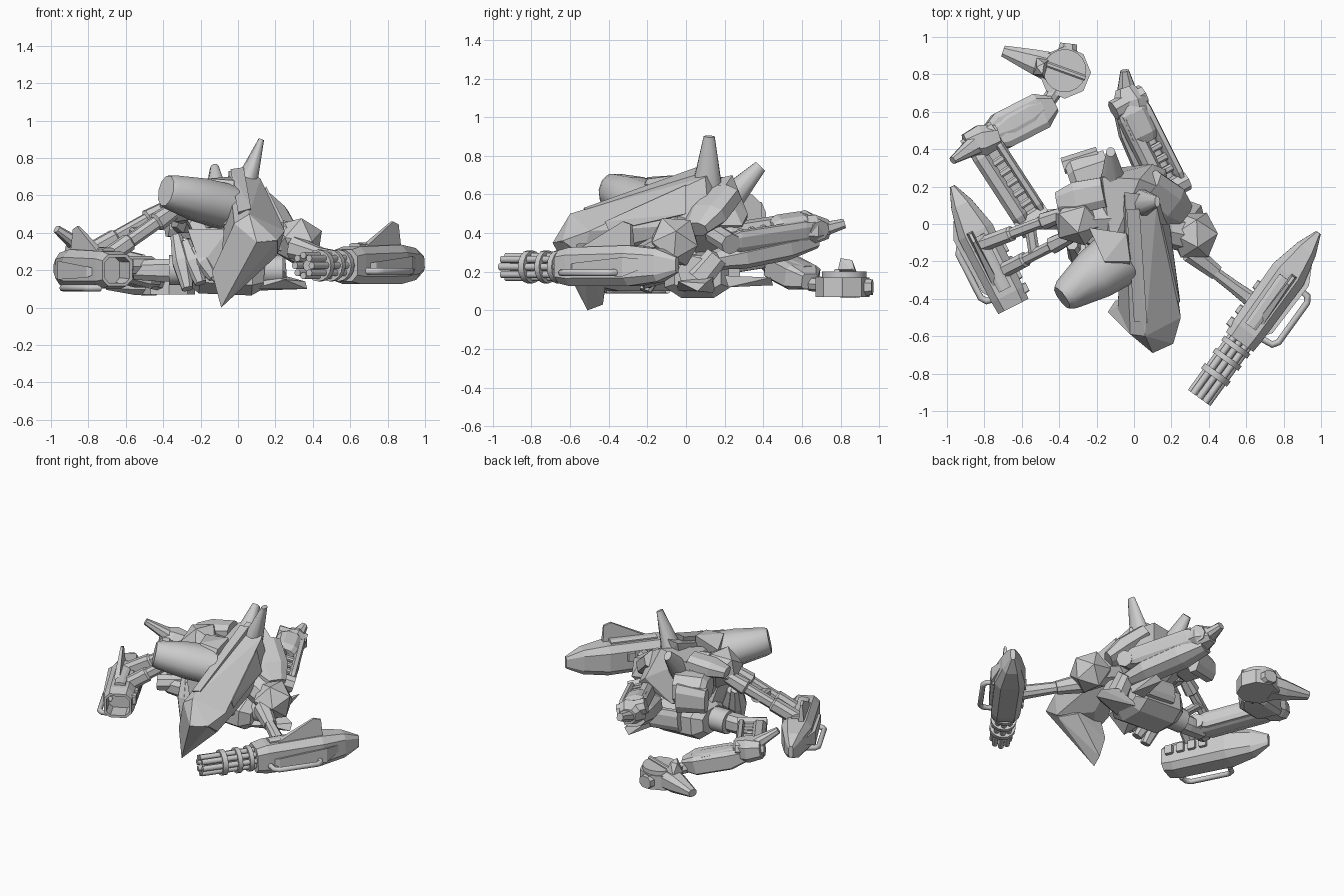
import bpy, bmesh, math
from mathutils import Vector as V, Matrix

I = Matrix()


def finish(name, bm, M=I, smooth=False):
    bmesh.ops.recalc_face_normals(bm, faces=bm.faces)
    me = bpy.data.meshes.new(name)
    bm.to_mesh(me)
    bm.free()
    ob = bpy.data.objects.new(name, me)
    ob.matrix_world = M
    bpy.context.collection.objects.link(ob)
    if smooth:
        for p in me.polygons:
            p.use_smooth = len(p.vertices) == 4
    return ob


def hull(name, pts, M=I):
    """Faceted armour block around a handful of points."""
    bm = bmesh.new()
    for p in pts:
        bm.verts.new(p)
    r = bmesh.ops.convex_hull(bm, input=bm.verts)
    junk = [g for g in r["geom_interior"] if isinstance(g, bmesh.types.BMVert)]
    bmesh.ops.delete(bm, geom=junk, context='VERTS')
    bmesh.ops.dissolve_limit(bm, angle_limit=0.08, verts=bm.verts, edges=bm.edges)
    return finish(name, bm, M)


def beam(name, a, b, secs, up=(0, 0, 1), M=I, n=0, cut=0.25, recess=0):
    """Loft from a to b; secs = (t, width, height). n=0 is a chamfered box."""
    a, b = V(a), V(b)
    d = b - a
    s = d.cross(V(up)).normalized()
    u = s.cross(d).normalized()
    if n:
        prof = [(math.cos(2 * math.pi * i / n) / 2, math.sin(2 * math.pi * i / n) / 2) for i in range(n)]
    else:
        k = 0.5 - cut
        prof = [(.5, -k), (.5, k), (k, .5), (-k, .5), (-.5, k), (-.5, -k), (-k, -.5), (k, -.5)]
    bm = bmesh.new()
    rings = [[bm.verts.new(a + d * t + s * (x * w) + u * (z * h)) for x, z in prof] for t, w, h in secs]
    for r, q in zip(rings, rings[1:]):
        for i in range(len(r)):
            j = (i + 1) % len(r)
            bm.faces.new((r[i], r[j], q[j], q[i]))
    front = bm.faces.new(rings[0])
    bm.faces.new(rings[-1])
    if recess:
        bmesh.ops.recalc_face_normals(bm, faces=bm.faces)
        bmesh.ops.inset_region(bm, faces=[front], thickness=0.018)
        inner = bmesh.ops.extrude_discrete_faces(bm, faces=[front])["faces"][0]
        bmesh.ops.translate(bm, verts=inner.verts[:], vec=d.normalized() * recess)
    return finish(name, bm, M, smooth=n >= 10)


def rod(name, a, b, r, n=10, M=I):
    up = (1, 0, 0) if abs((V(b) - V(a)).normalized().z) > .9 else (0, 0, 1)
    return beam(name, a, b, [(0, 2 * r, 2 * r), (1, 2 * r, 2 * r)], up, M, n)


def ico(name, c, r, rot):
    bm = bmesh.new()
    bmesh.ops.create_icosphere(bm, subdivisions=1, radius=r)
    return finish(name, bm, Matrix.Translation(c) @ Matrix.Rotation(rot, 4, 'Z') @ Matrix.Rotation(.5, 4, 'X'))


# main armoured fuselage, rolled to its right side: spine behind, nose and chin in front
hull("fuselage", [(.10, -.69, .35), (.21, -.64, .36), (.25, -.50, .41), (.21, -.53, .28), (-.02, -.59, .45),
                  (.06, -.60, .50), (-.05, .17, .73), (.03, .16, .735), (.12, .10, .69), (.17, .12, .45),
                  (.06, -.33, .27), (-.06, .1, .45), (-.09, -.5, .25)])
hull("nose_chin", [(.10, -.69, .35), (.21, -.64, .355), (.20, -.53, .27), (-.09, -.51, 0), (-.14, -.47, .19),
                   (-.02, -.59, .45), (-.07, -.43, .03), (-.1, -.41, .17), (.14, -.4, .26), (-.02, -.4, .4)])
hull("top_plate", [(.0, -.52, .51), (.07, -.53, .53), (.03, .08, .75), (-.04, .08, .74), (.02, -.4, .4), (.02, .05, .6)])
hull("side_plate", [(.245, -.42, .46), (.245, -.40, .41), (.15, .0, .65), (.19, .0, .50), (.1, -.3, .4), (.1, 0, .5)])

# torso, rear pack and pelvis
hull("torso", [(-.12, -.12, .62), (-.17, .25, .66), (.03, .24, .70), (.13, .2, .64), (.21, .08, .44), (.17, .29, .44),
               (-.26, -.1, .45), (-.30, .2, .50), (.04, -.2, .26), (-.14, -.2, .2), (-.1, .30, .36), (.1, .32, .50)])
beam("torso_shoulder_yoke", (.07, .2, .6), (.26, .05, .42), [(0, .2, .12), (.6, .22, .13), (1, .14, .08)])
beam("rear_pack", (-.34, .22, .50), (-.13, .29, .50), [(0, .18, .14), (.15, .22, .2), (1, .22, .2)])
beam("rear_plate", (-.38, .31, .46), (-.19, .37, .46), [(0, .09, .16), (1, .09, .2)])
hull("belly", [(-.27, -.2, .42), (-.05, -.25, .42), (.05, -.2, .2), (-.2, -.24, .22), (-.1, -.22, .11), (-.2, .05, .2),
               (.05, .1, .2), (-.25, 0, .4), (.05, 0, .4)])
beam("pelvis", (-.26, .06, .2), (.14, .06, .17), [(0, .24, .16), (.15, .34, .24), (.85, .34, .22), (1, .24, .14)])
beam("pelvis_skirt", (-.12, .24, .22), (.1, .25, .2), [(0, .06, .14), (1, .06, .14)])
for i in range(3):
    beam("belly_rib", (-.33 + .05 * i, -.1 - .03 * i, .38 - .03 * i), (-.27 + .07 * i, -.21, .1 + .03 * i),
         [(0, .06, .08), (.5, .10, .12), (1, .06, .06)], up=(0, 1, 0))
for x in (-.3, .17):
    rod("hip_joint", (x - .07, .04, .2), (x + .07, .04, .2), .08, 12)

# big flared cowl on the left shoulder
beam("shoulder_cowl", (-.07, -.17, .54), (-.385, -.395, .625),
     [(0, .32, .25), (.45, .28, .24), (.92, .18, .19), (1, .14, .17)], n=10)
hull("cowl_collar", [(-.16, -.2, .69), (-.02, -.2, .68), (-.04, -.05, .7), (-.24, -.02, .66), (-.04, -.32, .45),
                     (-.2, -.1, .42), (0, -.1, .42)])

# back spikes
beam("spike_tall", (.035, .11, .64), (.125, .12, .9), [(0, .13, .16), (1, .03, .06)], up=(0, 1, 0), n=10)
beam("spike_rear", (-.11, .21, .56), (-.125, .385, .745), [(0, .15, .16), (1, .05, .07)], n=10)

# shoulders and arms
ico("right_shoulder", (.32, -.06, .355), .14, .3)
ico("left_shoulder", (-.30, .02, .57), .14, 0)
rod("right_socket", (.1, -.02, .42), (.28, -.06, .36), .09, 8)
rod("left_socket", (-.12, .03, .55), (-.28, .02, .57), .09, 8)
beam("left_shoulder_cap", (-.16, .17, .64), (-.41, .12, .60), [(0, .16, .1), (.6, .17, .11), (1, .1, .07)])
beam("right_upper_arm", (.30, -.15, .32), (.44, -.26, .28), [(0, .11, .12), (1, .08, .08)])
beam("right_forearm", (.42, -.25, .29), (.66, -.43, .23), [(0, .06, .07), (.5, .07, .08), (1, .09, .09)])
for a, b in (((-.36, .06, .54), (-.84, -.12, .27)), ((-.33, -.06, .53), (-.74, -.27, .24))):
    beam("left_arm_bar", a, b, [(0, .07, .08), (.25, .09, .1), (.27, .06, .07), (.6, .06, .07), (.62, .08, .09), (1, .08, .09)])
beam("left_elbow_link", (-.56, .01, .41), (-.53, -.18, .39), [(0, .06, .05), (1, .06, .05)])


def gun(side, pos, ang, recess, reach, hz):
    """Weapon housing: front at local origin, tail along +y."""
    M = Matrix.Translation(pos) @ Matrix.Rotation(math.radians(ang), 4, 'Z')
    s = 1 if side == "right" else -1
    beam(side + "_gun_housing", (0, 0, 0), (0, .72, .01),
         [(0, .18, .17), (.1, .19, .2), (.62, .2, .21), (.85, .12, .17), (1, .03, .08)], M=M, recess=recess, cut=.2)
    hull(side + "_gun_side_armour", [(s * .115, .14, .02), (s * .115, .14, -.04), (s * .125, .46, .05), (s * .125, .46, -.05),
                                     (s * .03, .64, .03), (s * .05, .05, 0)], M)
    beam(side + "_gun_top_rail", (0, .1, .105), (0, .42, .11), [(0, .07, .03), (1, .08, .04)], M=M)
    hull(side + "_gun_fin", [(x, y, z) for y, z, w in ((.12, .09, .02), (.46, .08, .02), (.4, .235, .008), (.45, .22, .008))
                             for x in (-w + s * .03, w + s * .03)], M)
    for i in range(4):
        beam(side + "_gun_vent", (-s * .08, .06 + .08 * i, .03), (-s * .115, .06 + .08 * i, .03),
             [(0, .06, .07), (1, .05, .06)], M=M, cut=.1)
    # carrying handle as a bent pipe
    cu = bpy.data.curves.new(side + "_gun_handle", 'CURVE')
    cu.dimensions = '3D'
    cu.bevel_depth = .018
    cu.bevel_resolution = 2
    sp = cu.splines.new('POLY')
    pts = [(.06, .08), (reach - .02, .09), (reach, .12), (reach, .38), (reach - .02, .41), (.06, .42)]
    sp.points.add(len(pts) - 1)
    for p, (x, y) in zip(sp.points, pts):
        p.co = (s * x, y, hz, 1)
    ob = bpy.data.objects.new(side + "_gun_handle", cu)
    ob.matrix_world = M
    bpy.context.collection.objects.link(ob)
    return M


gun("left", (-.645, -.44, .2), 27, .12, .135, -.095)
G = gun("right", (.565, -.63, .225), -35.8, 0, .17, -.03)

# rotary barrels with clamp rings
for i in range(8):
    a = i * math.pi / 4
    x, z = .055 * math.cos(a), .055 * math.sin(a)
    rod("barrel", (x, .02, z), (x, -.37, z), .019, 10, G)
rod("barrel_core", (0, .02, 0), (0, -.33, 0), .03, 10, G)
for y, w in ((-.02, .03), (-.10, .03), (-.2, .035)):
    rod("barrel_ring", (0, y, 0), (0, y - w, 0), .085, 16, G)


def leg_frame(name, a, b, w, h, up=(0, 0, 1)):
    """Ladder-like limb: two rails, rungs and a core."""
    a, b = V(a), V(b)
    s = (b - a).cross(V(up)).normalized()
    u = s.cross(b - a).normalized()
    for k, rw in ((-1, .09), (1, .05)):
        o = s * k * (w - rw) * .5
        beam(name + "_rail", a + o, b + o, [(0, rw * .7, h * .6), (.12, rw, h), (.85, rw, h), (1, rw * .7, h * .6)], up)
    for i in range(5):
        p = a.lerp(b, .2 + .13 * i) + u * h * .2
        beam(name + "_rung", p - s * w * .2, p + s * w * .4, [(0, .04, .03), (1, .04, .03)], up)
    beam(name + "_core", a - u * h * .3, b - u * h * .3, [(0, w * .7, h * .5), (1, w * .7, h * .5)], up)
    for p in (a, b):
        rod(name + "_joint", p - s * w * .5, p + s * w * .5, h * .5, 8)


# right leg: folded under itself, knee spike at the rear
leg_frame("right_thigh", (.2, .19, .37), (-.03, .65, .44), .19, .11, (.35, 0, 1))
beam("right_thigh_cover", (.07, .44, .43), (-.02, .64, .46), [(0, .1, .06), (.2, .15, .1), (.8, .15, .1), (1, .1, .06)], (.35, 0, 1))
beam("right_shin", (-.05, .66, .37), (.17, .15, .26), [(0, .14, .09), (.3, .2, .14), (.75, .2, .13), (1, .12, .09)], (.2, 0, 1))
beam("right_knee", (.0, .58, .42), (-.05, .73, .42), [(0, .16, .13), (.5, .19, .15), (1, .1, .1)])
beam("right_knee_spike", (-.035, .68, .41), (-.05, .82, .45), [(0, .12, .08), (1, .045, .05)])
beam("right_ankle", (.2, .16, .28), (.2, .06, .16), [(0, .12, .1), (1, .14, .12)], (1, 0, 0))
hull("right_foot_toe", [(.08, -.05, .1), (.08, .15, .09), (.1, .04, .18), (.37, .06, .1), (.36, .1, .14), (.25, -.04, .15), (.25, .14, .17)])
hull("right_foot_heel", [(.1, .2, .18), (.2, .2, .18), (.14, .45, .13), (.18, .44, .17), (.1, .22, .12), (.2, .22, .12)])

# left leg: thigh swung outwards, shin bent back in
leg_frame("left_thigh", (-.54, .02, .22), (-.82, .45, .29), .19, .11)
beam("left_hip_link", (-.3, .03, .2), (-.56, .02, .2), [(0, .1, .12), (.5, .11, .12), (1, .1, .1)])
beam("left_knee", (-.90, .42, .3), (-.73, .47, .27), [(0, .12, .12), (.5, .17, .16), (1, .12, .14)])
beam("left_knee_spike", (-.84, .43, .32), (-.97, .34, .42), [(0, .11, .08), (1, .04, .04)])
beam("left_shin", (-.80, .45, .25), (-.43, .64, .15), [(0, .1, .08), (.25, .2, .13), (.8, .2, .13), (1, .09, .08)], cut=.15)
beam("left_shin_plate", (-.74, .49, .285), (-.49, .63, .215), [(0, .06, .03), (.3, .13, .04), (.75, .13, .04), (1, .07, .03)])
rod("left_ankle", (-.47, .64, .14), (-.40, .74, .13), .04, 8)
rod("left_foot_base", (-.37, .81, .07), (-.37, .81, .17), .14, 8)
rod("left_foot_disc", (-.37, .82, .16), (-.37, .82, .2), .115, 20)
beam("left_foot_slot", (-.48, .86, .2), (-.26, .78, .2), [(0, .03, .03), (1, .03, .03)])
beam("left_foot_heel", (-.36, .88, .12), (-.35, .965, .12), [(0, .12, .1), (1, .09, .08)])
beam("left_foot_toe", (-.45, .84, .13), (-.7, .925, .12), [(0, .16, .13), (.35, .13, .12), (1, .06, .05)])
hull("left_foot_knob", [(-.48, .78, .18), (-.45, .88, .18), (-.54, .8, .18), (-.52, .89, .18), (-.49, .8, .27), (-.48, .86, .26), (-.52, .84, .25)])
